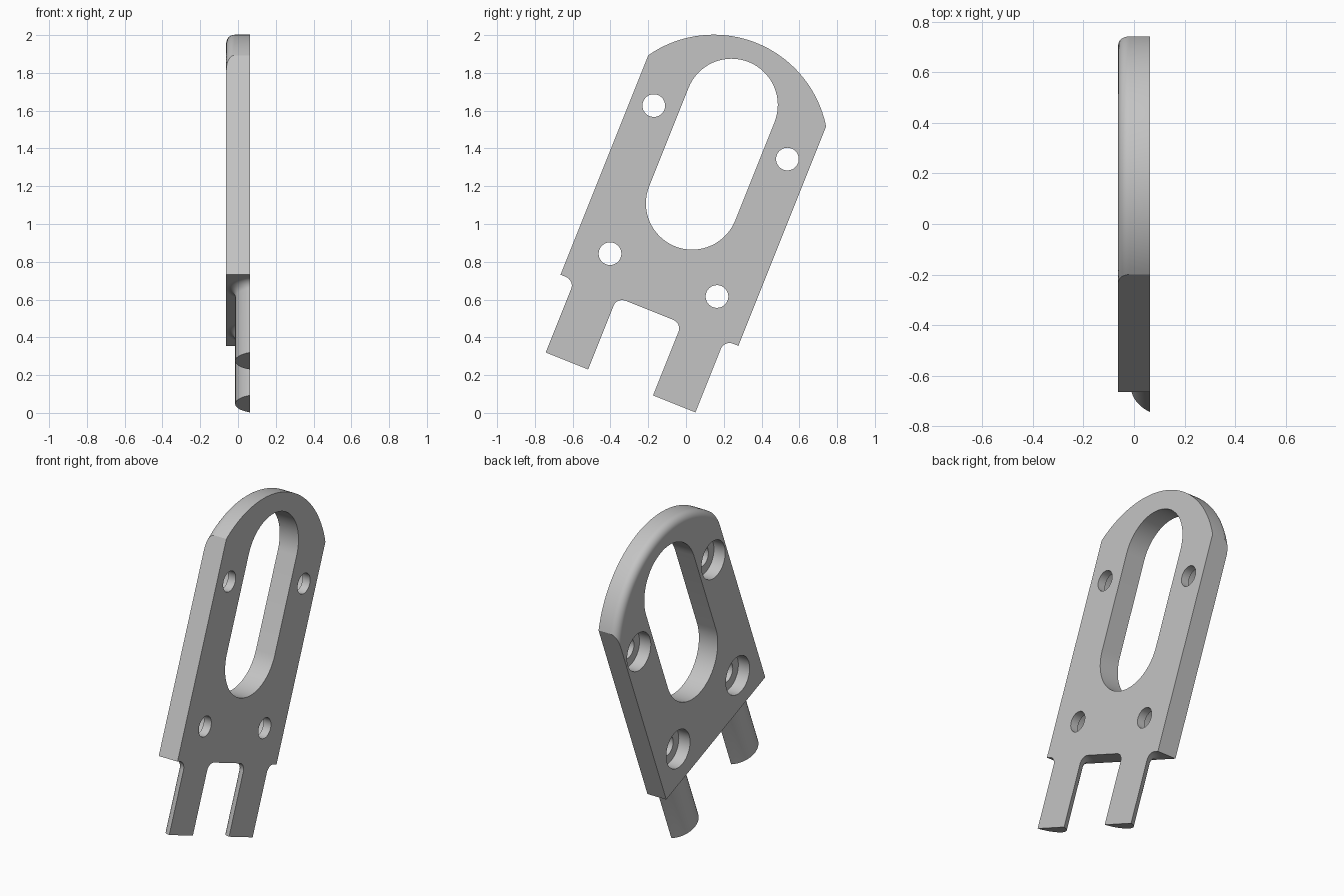
import bpy, bmesh
from math import pi, sin, cos, asin, sqrt, atan2, radians
from mathutils import Matrix, Vector

cube = bpy.data.objects.get("Cube")
if cube:
    bpy.data.objects.remove(cube, do_unlink=True)

# Local frame: x thickness, y across the plate, z along it; then tilted
PLACE = Matrix.Rotation(-atan2(0.4, 1), 4, 'X') @ Matrix.Translation((0, -0.3816, 0))
FACE = 0.0625      # half thickness
HALF = 0.507       # half width
BASE = 0.4325      # bottom edge of the plate

grey = bpy.data.materials.new("light grey")
grey.use_nodes = True
grey.diffuse_color = (0.55, 0.55, 0.55, 1)
grey.node_tree.nodes["Principled BSDF"].inputs["Base Color"].default_value = grey.diffuse_color


def loft(name, rings, cap_end=True):
    """Skin a stack of equal-length closed rings and cap the ends."""
    bm = bmesh.new()
    loops = [[bm.verts.new(PLACE @ Vector(p)) for p in ring] for ring in rings]
    n = len(loops[0])
    for a, b in zip(loops, loops[1:]):
        for i in range(n):
            j = (i + 1) % n
            bm.faces.new((a[i], a[j], b[j], b[i]))
    bm.faces.new(loops[0])
    last = bm.faces.new(loops[-1])
    bmesh.ops.recalc_face_normals(bm, faces=bm.faces)
    if not cap_end:
        bm.faces.remove(last)
    mesh = bpy.data.meshes.new(name)
    bm.to_mesh(mesh)
    bm.free()
    mesh.materials.append(grey)
    obj = bpy.data.objects.new(name, mesh)
    bpy.context.collection.objects.link(obj)
    return obj


def smooth(obj):
    bpy.ops.object.select_all(action='DESELECT')
    obj.select_set(True)
    bpy.context.view_layer.objects.active = obj
    bpy.ops.object.shade_smooth_by_angle(angle=radians(30))


def plate_ring(x, r):
    """Straight sides topped by an arc clipped to the plate width."""
    t = asin(HALF / r)
    arc = [t - 2 * t * i / 48 for i in range(49)]
    return ([(x, -HALF, BASE), (x, HALF, BASE)]
            + [(x, r * sin(a), 1.35 + r * cos(a)) for a in arc])


def stadium_ring(x, r, low, high, y=0, steps=32):
    """Two half circles; a plain circle when low and high nearly meet."""
    pts = []
    for start, z in ((0, high), (pi, low)):
        for i in range(steps + 1):
            a = start + pi * i / steps
            pts.append((x, y + r * cos(a), z + r * sin(a)))
    return pts


def circle_ring(x, r, y, z, steps=48):
    return [(x, y + r * cos(2 * pi * i / steps), z + r * sin(2 * pi * i / steps))
            for i in range(steps)]


# Plate with its rounded top edge
ROUND = 0.045
RADIUS = 0.607
rings = [plate_ring(FACE, RADIUS)]
for i in range(9):
    a = pi / 2 * i / 8
    rings.append(plate_ring(-FACE + ROUND * (1 - sin(a)), RADIUS - ROUND * (1 - cos(a))))
plate = loft("plate", rings)

# Long slot and four counterbored screw holes
cutters = [loft("slot_cutter", [stadium_ring(x, 0.245, 1.042, 1.603) for x in (-0.2, 0.2)])]
FLOOR = 0.0125
for side in (-1, 1):
    for y, z in ((0.381, 1.447), (0.305, 0.633)):
        steps = ((-0.2, 0.113), (FLOOR, 0.113), (FLOOR, 0.06), (0.2, 0.06))
        cutters.append(loft("hole_cutter", [circle_ring(x, r, side * y, z) for x, r in steps]))
for cutter in cutters:
    cutter.hide_render = True
    mod = plate.modifiers.new("cut", 'BOOLEAN')
    mod.operation = 'DIFFERENCE'
    mod.solver = 'EXACT'
    mod.object = cutter
graph = bpy.context.evaluated_depsgraph_get()
cut_mesh = bpy.data.meshes.new_from_object(plate.evaluated_get(graph))
plate.modifiers.clear()
plate.data = cut_mesh
for cutter in cutters:
    bpy.data.objects.remove(cutter, do_unlink=True)
smooth(plate)


# Legs: D-shaped bars flaring into the plate
def leg_ring(y, z, grow):
    r = 0.133 + grow
    centre = 0.118
    t = asin(sqrt(r * r - (centre - FACE) ** 2) / r)
    return [(centre - r * cos(a), y + r * sin(a), z)
            for a in (-t + 2 * t * i / 24 for i in range(25))]


FILLET = 0.047
for name, y in (("rear_leg", 0.306), ("front_leg", -0.306)):
    if y > 0:
        name = "lower_leg"
    else:
        name = "upper_leg"
    rings = [leg_ring(y, 0.021, 0)]
    for i in range(9):
        a = pi / 2 * i / 8
        rings.append(leg_ring(y, BASE - FILLET + FILLET * sin(a), FILLET * (1 - cos(a))))
    smooth(loft(name, rings, cap_end=False))
